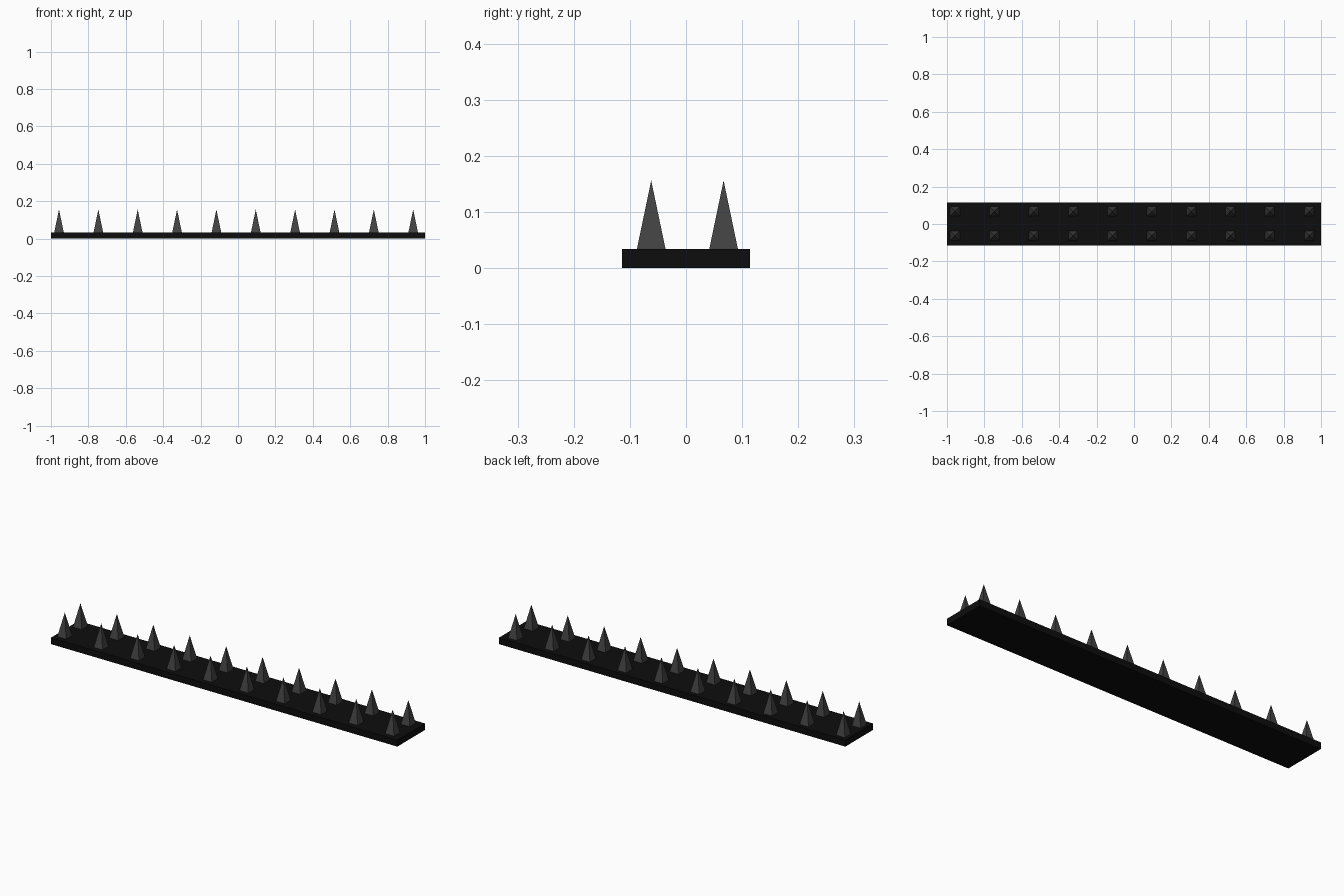
import bpy
import math

if "Cube" in bpy.data.objects:
    bpy.data.objects.remove(bpy.data.objects["Cube"])


def material(name, value):
    mat = bpy.data.materials.new(name)
    mat.diffuse_color = (value, value, value, 1)
    mat.use_nodes = True
    mat.node_tree.nodes["Principled BSDF"].inputs["Base Color"].default_value = mat.diffuse_color
    return mat


base_mat = material("black_base", 0.004)
spike_mat = material("dark_grey_metal", 0.055)

LENGTH, WIDTH, THICK = 2.0, 0.228, 0.034
TIP_Z, SPIKE_WIDTH = 0.156, 0.051

# Flat base strip
bpy.ops.mesh.primitive_cube_add(size=1, location=(0, 0, THICK / 2))
base = bpy.context.object
base.name = "base_strip"
base.scale = (LENGTH, WIDTH, THICK)
bpy.ops.object.transform_apply(location=False, rotation=False, scale=True)
base.data.materials.append(base_mat)


# Square pyramid spike with sides parallel to the strip
def add_spike(name, x, y):
    height = TIP_Z - THICK
    bpy.ops.mesh.primitive_cone_add(
        vertices=4, radius1=SPIKE_WIDTH / math.sqrt(2), radius2=0, depth=height,
        location=(x, y, THICK + height / 2), rotation=(0, 0, math.pi / 4))
    spike = bpy.context.object
    spike.name = name
    spike.data.materials.append(spike_mat)


# Two rows of ten spikes
for row, y in (("front", -0.062), ("back", 0.067)):
    for i in range(10):
        add_spike(f"{row}_spike_{i + 1}", -0.957 + i * 0.2104, y)
